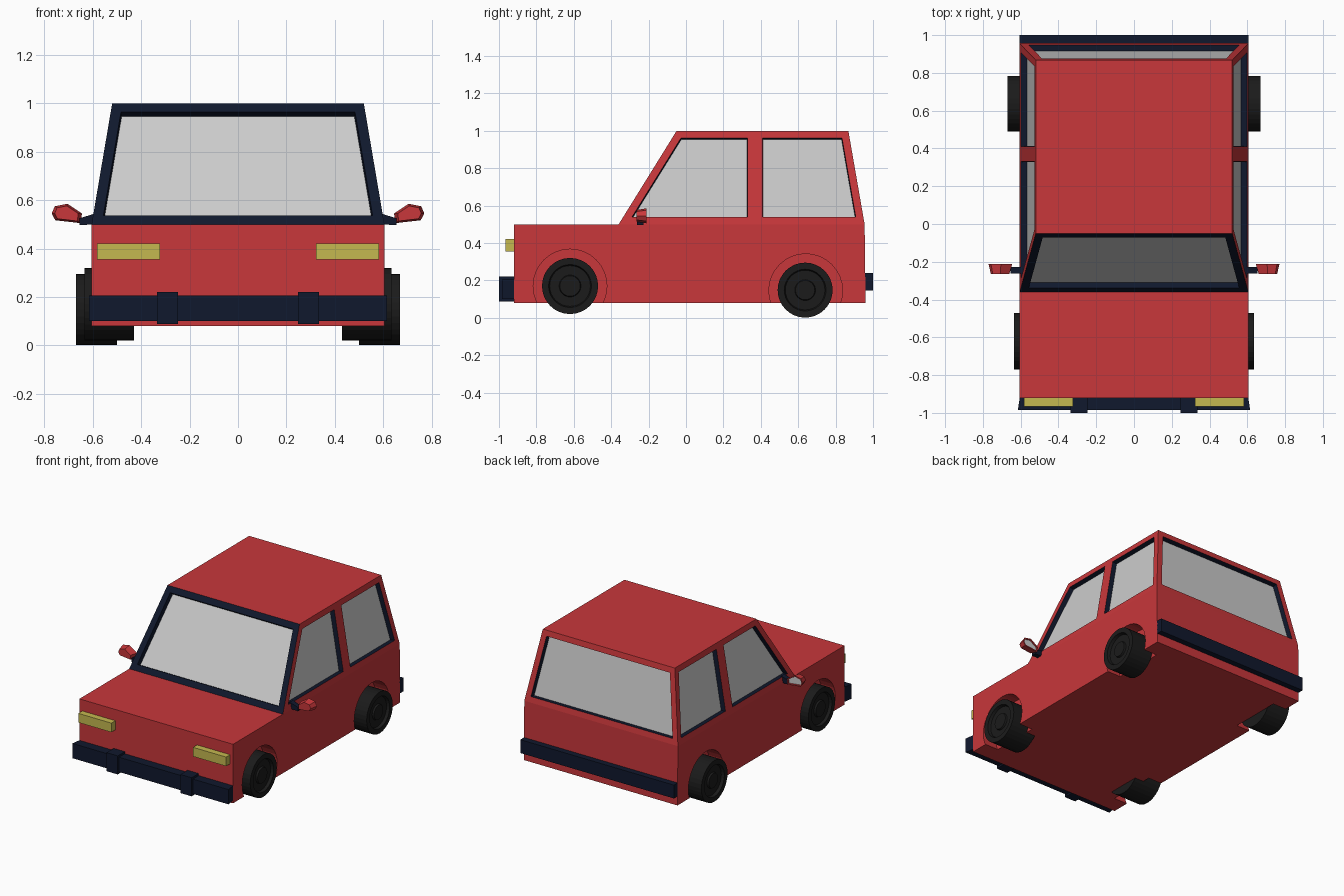
import bpy, bmesh
from math import pi
from mathutils import Matrix, Vector

if "Cube" in bpy.data.objects:
    bpy.data.objects.remove(bpy.data.objects["Cube"])


def material(name, rgb):
    m = bpy.data.materials.new(name)
    m.diffuse_color = (*rgb, 1)
    m.use_nodes = True
    m.node_tree.nodes["Principled BSDF"].inputs["Base Color"].default_value = m.diffuse_color
    return m


RED = material("red_paint", (0.58, 0.038, 0.043))
NAVY = material("dark_trim", (0.005, 0.009, 0.026))
YELLOW = material("lamp_yellow", (0.56, 0.48, 0.08))
RUBBER = material("rubber", (0.011, 0.011, 0.011))


def finish(name, bm, mats, mirror=False):
    mesh = bpy.data.meshes.new(name)
    bm.to_mesh(mesh)
    bm.free()
    for m in mats:
        mesh.materials.append(m)
    ob = bpy.data.objects.new(name, mesh)
    bpy.context.collection.objects.link(ob)
    if mirror:
        ob.modifiers.new("mirror", 'MIRROR')
    return ob


def prism(bm, profile, offset):
    """Close a planar loop of points into a solid along offset; returns start and end faces."""
    a = [bm.verts.new(p) for p in profile]
    b = [bm.verts.new(Vector(p) + Vector(offset)) for p in profile]
    start, end = bm.faces.new(a), bm.faces.new(b)
    n = len(a)
    for i in range(n):
        j = (i + 1) % n
        bm.faces.new((a[i], a[j], b[j], b[i]))
    bmesh.ops.recalc_face_normals(bm, faces=bm.faces)
    return start, end


def box(bm, x0, x1, y0, y1, z0, z1):
    return prism(bm, [(x0, y0, z0), (x1, y0, z0), (x1, y0, z1), (x0, y0, z1)], (0, y1 - y0, 0))


def cylinder(bm, x0, x1, y, z, r, sides=32):
    mat = Matrix.Translation(((x0 + x1) / 2, y, z)) @ Matrix.Rotation(pi / 2, 4, 'Y')
    bmesh.ops.create_cone(bm, cap_ends=True, segments=sides, radius1=r, radius2=r,
                          depth=x1 - x0, matrix=mat)


def inset(bm, faces, thickness, depth=0.0, mat=None):
    ring = bmesh.ops.inset_individual(bm, faces=faces, thickness=thickness,
                                      depth=depth, use_even_offset=True)["faces"]
    if mat is not None:
        for f in ring:
            f.material_index = mat


# Lower body
bm = bmesh.new()
prism(bm, [(-0.605, -0.92, 0.08), (-0.605, -0.92, 0.5), (-0.605, 0.955, 0.5), (-0.605, 0.96, 0.08)],
      (1.21, 0, 0))
body = finish("body", bm, [RED])

# Wheel arches cut into the body
for y, z, r in ((-0.62, 0.17, 0.197), (0.64, 0.145, 0.197)):
    for s in (-1, 1):
        bm = bmesh.new()
        cylinder(bm, min(s * 0.5, s * 0.8), max(s * 0.5, s * 0.8), y, z, r)
        cutter = finish("arch_cutter", bm, [RED])
        cutter.hide_render = True
        mod = body.modifiers.new("arch", 'BOOLEAN')
        mod.operation, mod.solver, mod.object = 'DIFFERENCE', 'EXACT', cutter
        bpy.context.view_layer.objects.active = body
        bpy.ops.object.modifier_apply(modifier=mod.name)
        bpy.data.objects.remove(cutter)

# Cabin with recessed windows (slots: paint, trim, plain glass)
bm = bmesh.new()
low, high = (-0.36, 0.37, 0.955), (-0.05, 0.37, 0.868)
V = {}
for s in (-1, 1):
    for i in range(3):
        V[s, i, 0] = bm.verts.new((s * 0.605, low[i], 0.5))
        V[s, i, 1] = bm.verts.new((s * 0.52, high[i], 1.0))
quad = lambda *keys: bm.faces.new([V[k] for k in keys])
windows = []
for i in (0, 2):
    windows.append(quad((-1, i, 0), (1, i, 0), (1, i, 1), (-1, i, 1)))
for s in (-1, 1):
    for i in (0, 1):
        windows.append(quad((s, i, 0), (s, i + 1, 0), (s, i + 1, 1), (s, i, 1)))
floors = []
for i in (0, 1):
    for level in (0, 1):
        f = quad((-1, i, level), (1, i, level), (1, i + 1, level), (-1, i + 1, level))
        if level == 0:
            floors.append(f)
bmesh.ops.recalc_face_normals(bm, faces=bm.faces)
bmesh.ops.delete(bm, geom=floors, context='FACES')
inset(bm, windows[:1], 0.042, 0, 1)
inset(bm, windows[1:], 0.04, 0, 0)
inset(bm, windows, 0.003, -0.032, 1)
for f in windows:
    f.material_index = 2
finish("cabin", bm, [RED, NAVY, None])

# Wheels: tyre, recessed rim, raised hub
for name, x0, x1, y, z, r in (("front_wheels", 0.43, 0.635, -0.62, 0.17, 0.15),
                              ("rear_wheels", 0.5, 0.67, 0.637, 0.148, 0.147)):
    bm = bmesh.new()
    cylinder(bm, x0, x1, y, z, r)
    cap = [f for f in bm.faces if f.normal.x > 0.9]
    inset(bm, cap, 0.035)
    inset(bm, cap, 0.006, -0.02)
    inset(bm, cap, 0.05)
    inset(bm, cap, 0.004, 0.012)
    finish(name, bm, [RUBBER], True)

# Bumpers
bm = bmesh.new()
prism(bm, [(-0.605, -0.92, 0.1), (0.605, -0.92, 0.1), (0.615, -0.985, 0.1), (-0.615, -0.985, 0.1)],
      (0, 0, 0.105))
finish("front_bumper", bm, [NAVY])
bm = bmesh.new()
box(bm, 0.247, 0.335, -1.0, -0.92, 0.088, 0.22)
finish("bumper_guards", bm, [NAVY], True)
bm = bmesh.new()
box(bm, -0.605, 0.605, 0.955, 1.0, 0.145, 0.24)
finish("rear_bumper", bm, [NAVY])

# Headlights
bm = bmesh.new()
box(bm, 0.322, 0.582, -0.965, -0.915, 0.355, 0.42)
finish("headlights", bm, [YELLOW], True)

# Door mirrors: tapered housing with a recessed plain mirror facing back
bm = bmesh.new()
outline = [(0.65, 0.505), (0.755, 0.517), (0.77, 0.545), (0.757, 0.575), (0.705, 0.585), (0.645, 0.545)]
front, back = prism(bm, [(x, -0.265, z) for x, z in outline], (0, 0.053, 0))
c = front.calc_center_median()
for v in front.verts:
    v.co = c + (v.co - c) * 0.78
inset(bm, [back], 0.008)
inset(bm, [back], 0.001, -0.008)
back.material_index = 1
finish("door_mirrors", bm, [RED, None], True)
bm = bmesh.new()
prism(bm, [(0.59, -0.262, 0.5), (0.655, -0.262, 0.497), (0.655, -0.262, 0.525), (0.59, -0.262, 0.545)],
      (0, 0.035, 0))
finish("mirror_arms", bm, [NAVY], True)
